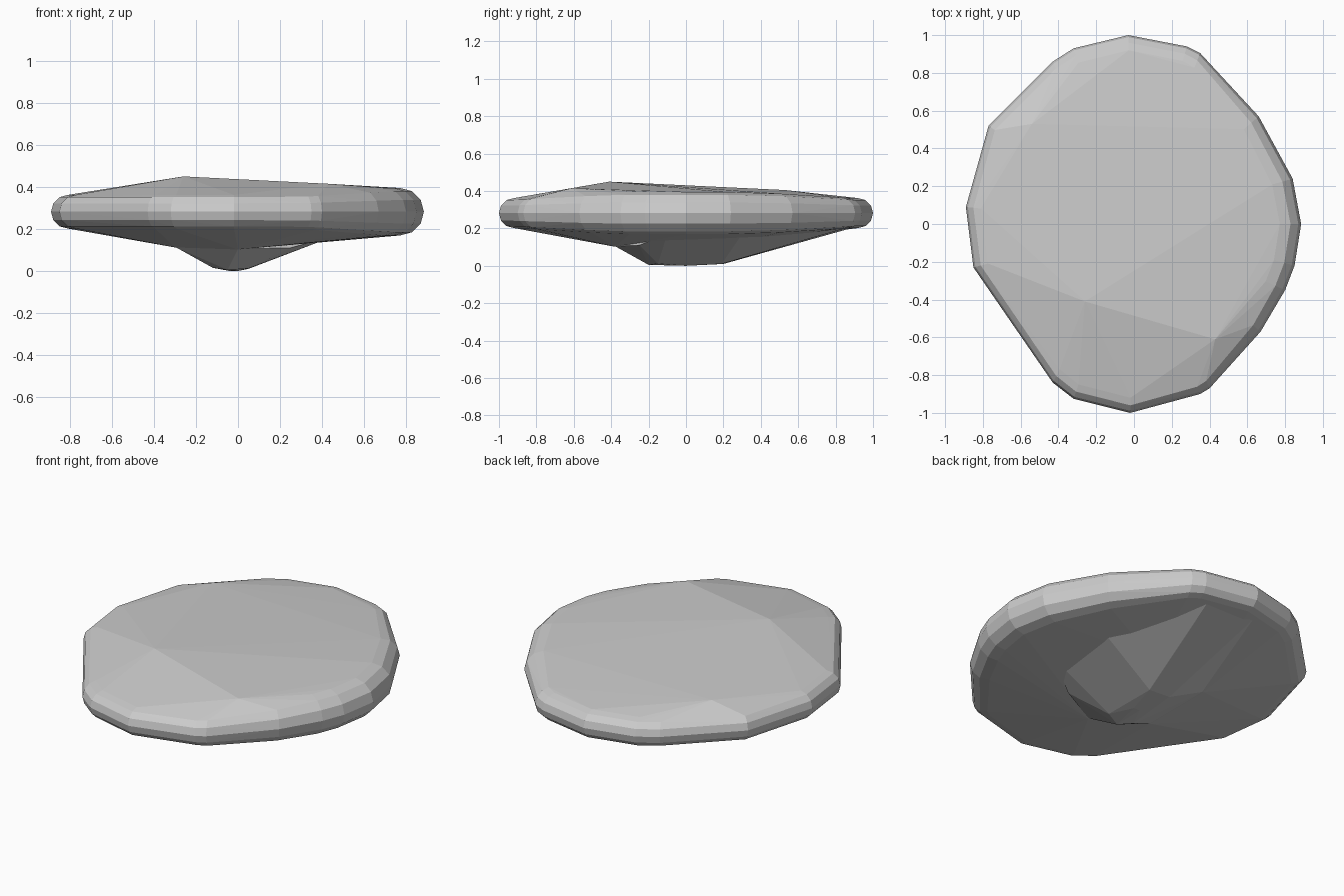
import bpy, bmesh
from math import sin, cos, pi
from mathutils import Vector

if "Cube" in bpy.data.objects:
    bpy.data.objects.remove(bpy.data.objects["Cube"])


def hull(name, pts):
    """Faceted convex body around a set of points."""
    bm = bmesh.new()
    for p in pts:
        bm.verts.new(p)
    res = bmesh.ops.convex_hull(bm, input=bm.verts[:])
    loose = [v for v in bm.verts if not v.link_faces]
    bmesh.ops.delete(bm, geom=loose, context='VERTS')
    bmesh.ops.dissolve_limit(bm, angle_limit=0.01, verts=bm.verts[:], edges=bm.edges[:])
    bmesh.ops.recalc_face_normals(bm, faces=bm.faces[:])
    me = bpy.data.meshes.new(name)
    bm.to_mesh(me)
    bm.free()
    ob = bpy.data.objects.new(name, me)
    bpy.context.collection.objects.link(ob)
    return ob


# Rounded rim: plan outline, each corner swept through a half circle
outline = [(-.03, 1), (.28, .94), (.35, .905), (.66, .57), (.84, .24), (.885, 0),
           (.85, -.22), (.8, -.35), (.67, -.57), (.4, -.87), (.35, -.9), (-.02, -1),
           (-.32, -.925), (-.43, -.84), (-.85, -.23), (-.89, .09), (-.77, .52),
           (-.43, .86), (-.32, .93)]
rim = []
for x, y in outline:
    p = Vector((x, y))
    d = p.normalized()
    r = .08 + .033 * max(0, min(1, (x - .3) / .5))
    for i in range(7):
        a = -pi / 2 + pi * i / 6
        q = p - d * r * (1 - cos(a))
        rim.append((q.x, q.y, .282 + r * sin(a)))

# Slab: rim plus the crown corners and the shallow belly corners
crown = [(-.26, -.41, .45), (.43, -.61, .415), (-.54, .53, .405)]
belly = [(-.3, -.22, .112), (-.3, .22, .112), (0, -.38, .102), (.12, .3, .13)]
hull("stone_slab", rim + crown + belly)

# Foot: steeper lump below the slab, reaching the ground
foot = [(-.12, -.15, .015), (-.08, .2, .01), (-.05, -.2, .005), (.05, -.15, .012),
        (.05, .19, .01), (0, 0, 0), (-.04, 0, 0)]
collar = [(-.3, -.22, .115), (-.3, .22, .115), (0, -.38, .105), (-.1, .88, .2),
          (.2, .85, .2), (.25, -.25, .11), (.47, -.1, .17), (.47, .3, .17), (0, 0, .25)]
hull("stone_foot", foot + collar)
